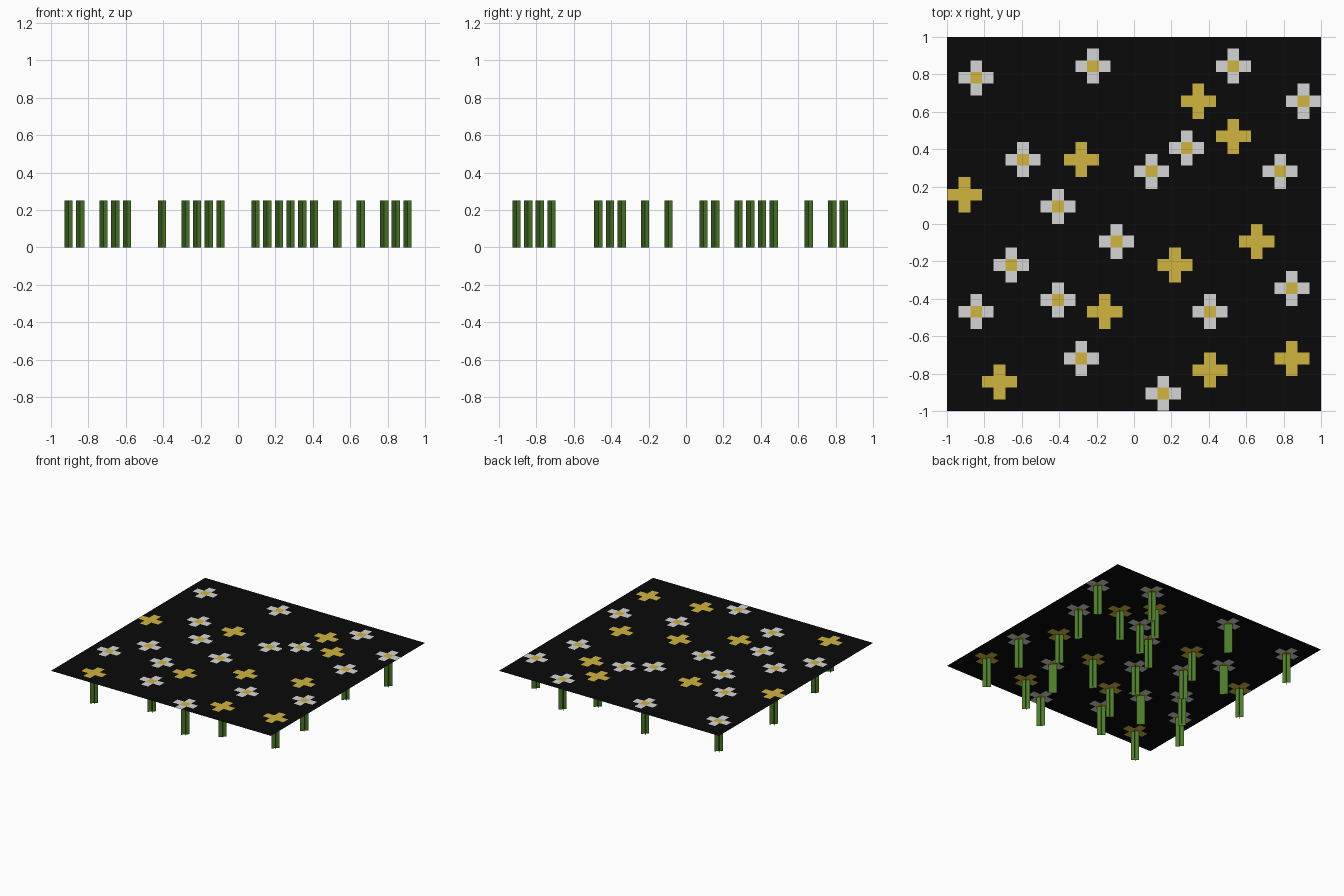
import bpy, bmesh, math
from mathutils import Matrix, Vector

if "Cube" in bpy.data.objects:
    bpy.data.objects.remove(bpy.data.objects["Cube"])

CELLS = 32                 # blossom sheet is a square of 32 x 32 cells
CELL = 2 / CELLS
HEIGHT = 0.25

# Cell positions of the blossom centres
WHITE = [(2, 28), (12, 29), (24, 29), (30, 26), (6, 21), (17, 20), (20, 22), (28, 20), (9, 17),
         (14, 14), (5, 12), (9, 9), (2, 8), (22, 8), (29, 10), (11, 4), (18, 1)]
YELLOW = [(21, 26), (24, 23), (11, 21), (1, 18), (26, 14), (19, 12), (13, 8), (4, 2), (22, 3), (29, 4)]


def material(name, rgb):
    m = bpy.data.materials.new(name)
    m.use_nodes = True
    m.diffuse_color = (*rgb, 1)
    bsdf = m.node_tree.nodes["Principled BSDF"]
    bsdf.inputs["Base Color"].default_value = (*rgb, 1)
    bsdf.inputs["Roughness"].default_value = 0.9
    return m


black = material("black", (0.003, 0.003, 0.003))
white = material("petal white", (0.66, 0.66, 0.66))
yellow = material("pollen yellow", (0.63, 0.46, 0.047))
green = material("stem green", (0.069, 0.195, 0.021))


def make_object(name, bm, mats):
    mesh = bpy.data.meshes.new(name)
    bm.to_mesh(mesh)
    bm.free()
    for m in mats:
        mesh.materials.append(m)
    ob = bpy.data.objects.new(name, mesh)
    bpy.context.collection.objects.link(ob)
    return ob


def centre(cell):
    return Vector(((cell[0] + 0.5) * CELL - 1, (cell[1] + 0.5) * CELL - 1, 0))


# Blossom sheet: plus-shaped flowers picked out cell by cell
colour = {}
for blossoms, petal in ((WHITE, 1), (YELLOW, 2)):
    for i, j in blossoms:
        for di, dj in ((1, 0), (-1, 0), (0, 1), (0, -1)):
            colour[i + di, j + dj] = petal
        colour[i, j] = 2

bm = bmesh.new()
bmesh.ops.create_grid(bm, x_segments=CELLS, y_segments=CELLS, size=1,
                      matrix=Matrix.Translation((0, 0, HEIGHT)))
for f in bm.faces:
    c = f.calc_center_median()
    f.material_index = colour.get((int((c.x + 1) / CELL), int((c.y + 1) / CELL)), 0)
make_object("blossom_sheet", bm, [black, white, yellow])

# Stems: two upright strips crossed on the diagonals under every blossom
bm = bmesh.new()
for cell in WHITE + YELLOW:
    for angle in (45, -45):
        side = Matrix.Rotation(math.radians(angle), 3, 'Z') @ Vector((CELL / 2, 0, 0))
        up, c = Vector((0, 0, HEIGHT)), centre(cell)
        bm.faces.new([bm.verts.new(p) for p in (c - side, c + side, c + side + up, c - side + up)])
make_object("stems", bm, [green])
